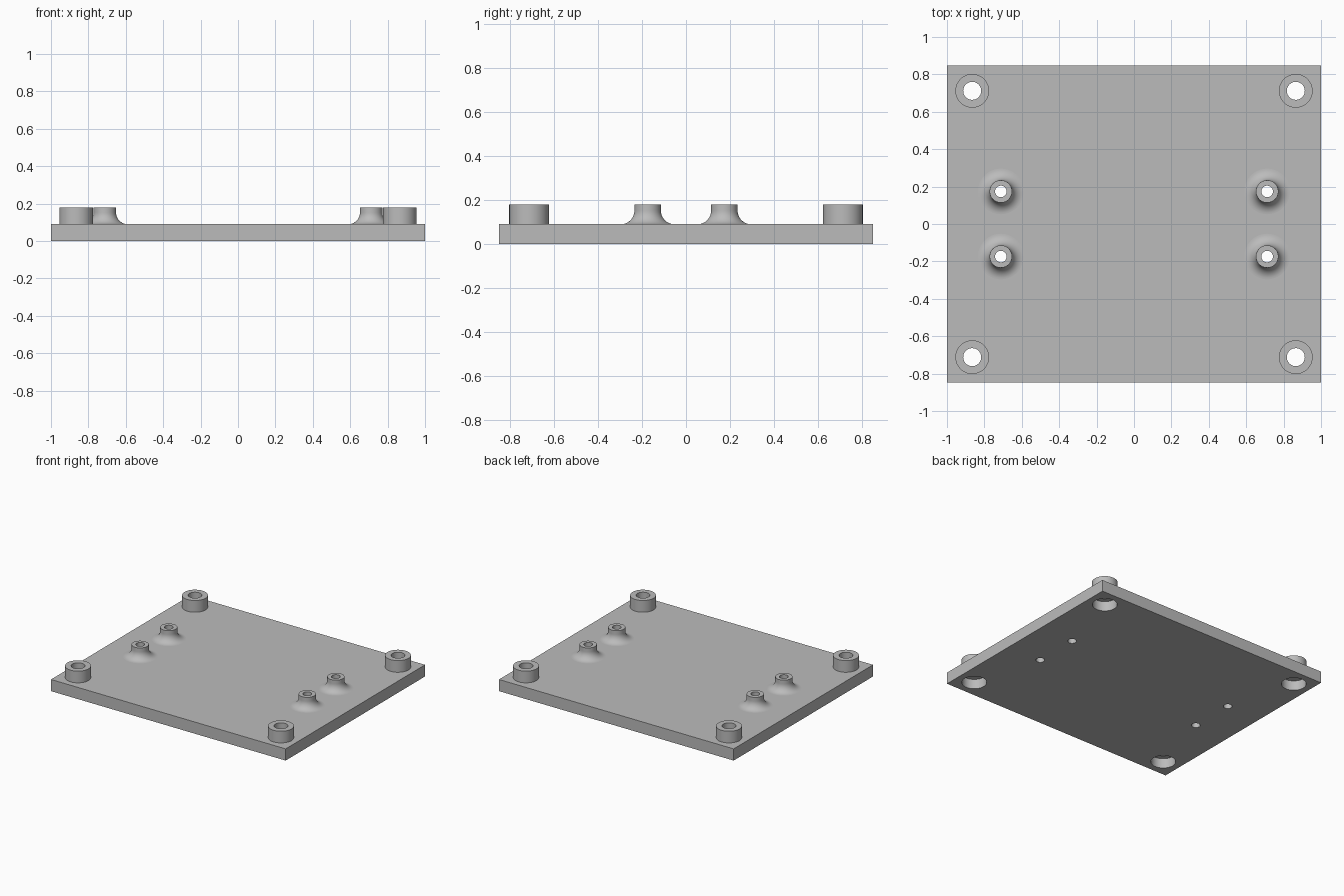
import bpy, bmesh, math

if "Cube" in bpy.data.objects:
    bpy.data.objects.remove(bpy.data.objects["Cube"], do_unlink=True)

PLATE_Z, TOP_Z = 0.09, 0.18
SINK = PLATE_Z - 0.005      # boss bases sit slightly inside the plate
SEGMENTS = 64

grey = bpy.data.materials.new("plain grey")
grey.use_nodes = True
grey.diffuse_color = (0.5, 0.5, 0.5, 1)
grey.node_tree.nodes["Principled BSDF"].inputs["Base Color"].default_value = (0.5, 0.5, 0.5, 1)


def make_object(name, bm, location=(0, 0, 0)):
    mesh = bpy.data.meshes.new(name)
    bm.to_mesh(mesh)
    bm.free()
    mesh.materials.append(grey)
    obj = bpy.data.objects.new(name, mesh)
    obj.location = location
    bpy.context.collection.objects.link(obj)
    return obj


def smooth(obj):
    for face in obj.data.polygons:
        face.use_smooth = True
    obj.data.set_sharp_from_angle(angle=math.radians(35))


def lathe(name, profile, x, y):
    """Revolve a closed (radius, height) profile around z."""
    bm = bmesh.new()
    verts = [bm.verts.new((r, 0, z)) for r, z in profile]
    edges = [bm.edges.new((verts[i - 1], verts[i])) for i in range(len(verts))]
    bmesh.ops.spin(bm, geom=verts + edges, cent=(0, 0, 0), axis=(0, 0, 1),
                   angle=math.tau, steps=SEGMENTS, use_merge=True)
    bmesh.ops.remove_doubles(bm, verts=bm.verts, dist=1e-5)
    loose = [e for e in bm.edges if not e.link_faces]
    bmesh.ops.delete(bm, geom=loose, context="EDGES")
    bmesh.ops.recalc_face_normals(bm, faces=bm.faces)
    return make_object(name, bm, (x, y, 0))


# Base plate
bm = bmesh.new()
bmesh.ops.create_cube(bm, size=1)
for v in bm.verts:
    v.co = (v.co.x * 2, v.co.y * 1.696, (v.co.z + 0.5) * PLATE_Z)
plate = make_object("base_plate", bm)

# Profiles: corner standoffs, filleted inner posts, and the holes beneath them
CORNER_R, CORNER_HOLE = 0.09, 0.048
POST_R, POST_HOLE, FILLET = 0.06, 0.031, 0.062
BORE_R, BORE_DEPTH = 0.087, 0.075

corner_profile = [(CORNER_HOLE, SINK), (CORNER_R, SINK),
                  (CORNER_R, TOP_Z), (CORNER_HOLE, TOP_Z)]
fillet = [(POST_R + FILLET * (1 - math.sin(a)), PLATE_Z + FILLET * (1 - math.cos(a)))
          for a in (math.pi / 2 * i / 12 for i in range(13))]
post_profile = ([(POST_HOLE, SINK), (POST_R + FILLET, SINK)] + fillet
                + [(POST_R, TOP_Z), (POST_HOLE, TOP_Z)])
corner_cut = [(0, -0.1), (BORE_R, -0.1), (BORE_R, BORE_DEPTH),
              (CORNER_HOLE, BORE_DEPTH), (CORNER_HOLE, 0.3), (0, 0.3)]
post_cut = [(0, -0.1), (POST_HOLE, -0.1), (POST_HOLE, 0.3), (0, 0.3)]

# Four of each, mirrored across both axes
cutters = []
for sx, side in ((1, "left"), (-1, "right")):
    for sy, end in ((-1, "front"), (1, "back")):
        for kind, x, y, profile, cut in (
                ("corner_standoff", 0.865, 0.712, corner_profile, corner_cut),
                ("inner_post", 0.712, 0.174, post_profile, post_cut)):
            smooth(lathe(f"{kind}_{end}_{side}", profile, sx * x, sy * y))
            cutters.append(lathe("hole_cutter", cut, sx * x, sy * y))

# Cut the holes through the plate
bpy.context.view_layer.objects.active = plate
for cutter in cutters:
    cutter.hide_render = True
    mod = plate.modifiers.new("hole", "BOOLEAN")
    mod.operation = "DIFFERENCE"
    mod.solver = "EXACT"
    mod.object = cutter
    bpy.ops.object.modifier_apply(modifier=mod.name)
    bpy.data.objects.remove(cutter, do_unlink=True)
smooth(plate)
